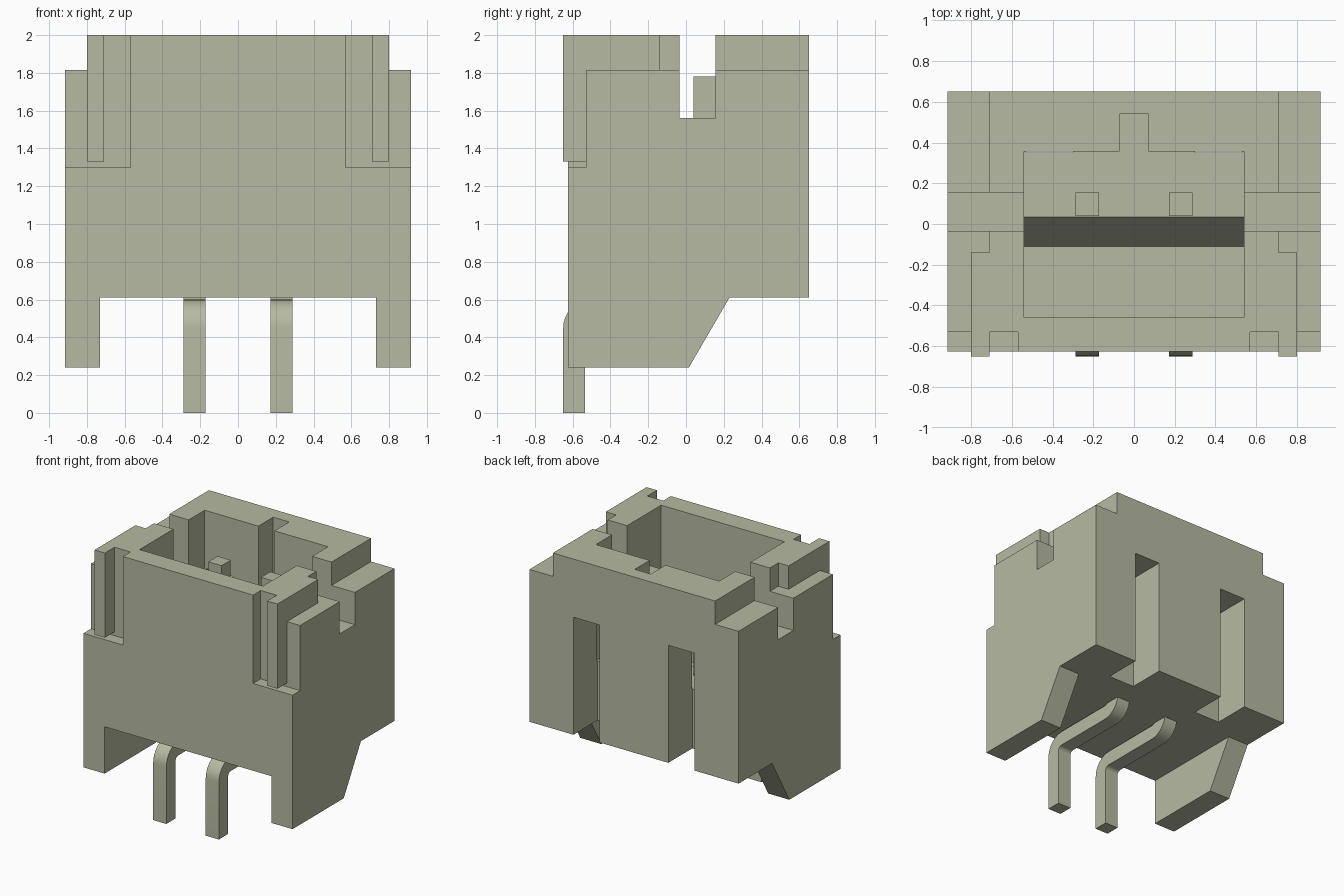
import bpy, bmesh, math
from mathutils import Vector

if "Cube" in bpy.data.objects:
    bpy.data.objects.remove(bpy.data.objects["Cube"], do_unlink=True)

# Single plastic colour
COLOUR = (0.47, 0.49, 0.36, 1.0)
mat = bpy.data.materials.new("pale olive")
mat.use_nodes = True
mat.diffuse_color = COLOUR
bsdf = mat.node_tree.nodes["Principled BSDF"]
bsdf.inputs["Base Color"].default_value = COLOUR
bsdf.inputs["Roughness"].default_value = 0.6


def extrude_profile(name, profile, x0, x1):
    """Solid made by sweeping a closed (y, z) profile from x0 to x1."""
    bm = bmesh.new()
    face = bm.faces.new([bm.verts.new((x0, y, z)) for y, z in profile])
    out = bmesh.ops.extrude_face_region(bm, geom=[face])
    moved = [v for v in out["geom"] if isinstance(v, bmesh.types.BMVert)]
    bmesh.ops.translate(bm, verts=moved, vec=Vector((x1 - x0, 0, 0)))
    bmesh.ops.recalc_face_normals(bm, faces=bm.faces)
    mesh = bpy.data.meshes.new(name)
    bm.to_mesh(mesh)
    bm.free()
    mesh.materials.append(mat)
    obj = bpy.data.objects.new(name, mesh)
    bpy.context.collection.objects.link(obj)
    return obj


def box(name, x, y, z):
    return extrude_profile(name, [(y[0], z[0]), (y[1], z[0]), (y[1], z[1]), (y[0], z[1])], *x)


def combine(target, tool, operation):
    """Apply a boolean and discard the tool solid."""
    tool.hide_render = True
    mod = target.modifiers.new("shape", 'BOOLEAN')
    mod.operation = operation
    mod.solver = 'EXACT'
    mod.object = tool
    bpy.context.view_layer.objects.active = target
    bpy.ops.object.modifier_apply(modifier=mod.name)
    bpy.data.objects.remove(tool, do_unlink=True)


def cut(x, y, z):
    combine(housing, box("cutter", x, y, z), 'DIFFERENCE')


def cut_pair(x, y, z):
    cut(x, y, z)
    cut((-x[1], -x[0]), y, z)


# Housing block with sloped legs, opened between the legs
W, FRONT, BACK, BASE, TOP = 0.915, -0.625, 0.65, 0.61, 2.0
housing = extrude_profile("housing", [
    (FRONT, 0.24), (0.015, 0.24), (0.23, BASE), (BACK, BASE), (BACK, TOP), (FRONT, TOP)], -W, W)
cut((-0.73, 0.73), (-0.8, 0.4), (0.1, BASE))

# Main cavity with a stepped, sloped floor, and the key groove behind it
cavity = extrude_profile("cavity_cutter", [
    (-0.46, 0.83), (-0.11, 0.83), (0.035, 1.08), (0.355, 1.08), (0.355, 2.2), (-0.46, 2.2)],
    -0.54, 0.54)
combine(housing, cavity, 'DIFFERENCE')
cut((-0.07, 0.07), (0.3, 0.54), (1.08, 2.2))

# Shoulders, side slots, front corner recesses and rear windows
cut_pair((0.71, 1.1), (0.0, 0.8), (1.815, 2.2))
cut_pair((0.71, 1.1), (-0.14, 0.05), (1.815, 2.2))
cut_pair((0.80, 1.1), (-0.8, -0.1), (1.815, 2.2))
cut_pair((0.50, 1.1), (-0.035, 0.155), (1.56, 2.2))
cut_pair((0.57, 1.1), (-0.8, -0.53), (1.30, 2.2))
cut_pair((0.30, 0.53), (0.35, 0.8), (0.4, 1.54))

# Raised ribs in the front corners
for side in (-1, 1):
    xs = sorted((side * 0.71, side * 0.80))
    combine(housing, box("rib", xs, (-0.65, -0.50), (1.33, TOP)), 'UNION')


# Bent contact pins
def arc(cy, cz, r, a0, a1, n=8):
    return [(cy + r * math.cos(math.radians(a0 + (a1 - a0) * i / n)),
             cz + r * math.sin(math.radians(a0 + (a1 - a0) * i / n))) for i in range(n + 1)]


T, R_OUT = 0.115, 0.15
R_IN = R_OUT - T
front_c = (-0.65 + R_OUT, 0.60 - R_OUT)
rear_c = (0.155 - R_OUT, 0.60 - T + R_OUT)
pin_profile = ([(-0.65, 0.0)]
               + arc(*front_c, R_OUT, 180, 90)
               + arc(*rear_c, R_IN, -90, 0)
               + [(0.04, 1.78), (0.155, 1.78)]
               + arc(*rear_c, R_OUT, 0, -90)
               + arc(*front_c, R_IN, 90, 180)
               + [(-0.65 + T, 0.0)])
pins = [extrude_profile(name, pin_profile, x - 0.0575, x + 0.0575)
        for name, x in (("left_pin", 0.23), ("right_pin", -0.23))]

# Smooth the bends, keep the hard edges
bpy.ops.object.select_all(action='DESELECT')
for pin in pins:
    pin.select_set(True)
bpy.context.view_layer.objects.active = pins[0]
bpy.ops.object.shade_smooth_by_angle(angle=math.radians(30))
